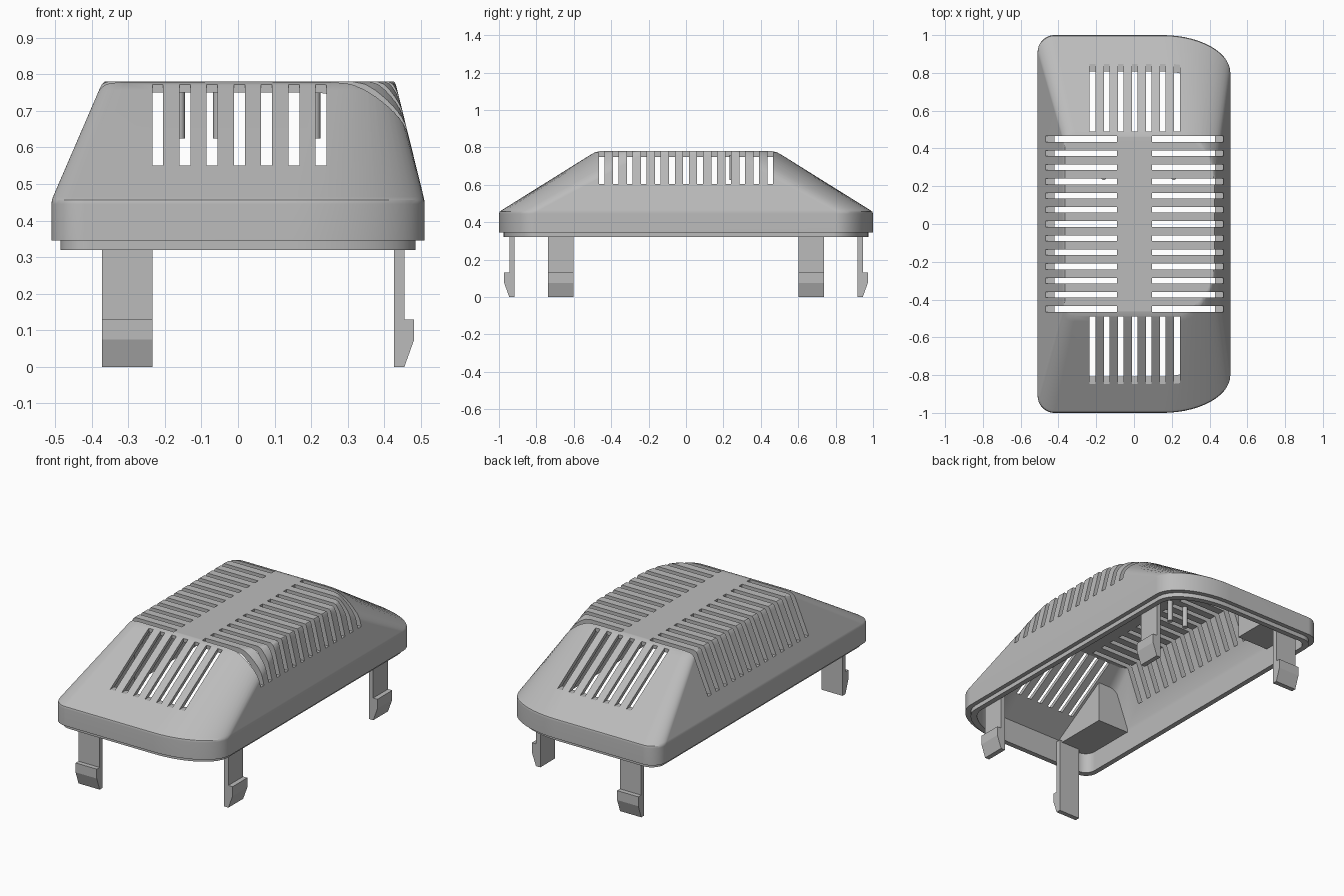
import bpy, bmesh, math
from mathutils import Vector

if "Cube" in bpy.data.objects:
    bpy.data.objects.remove(bpy.data.objects["Cube"])

grey = bpy.data.materials.new("plain_grey")
grey.use_nodes = True
grey.diffuse_color = (0.5, 0.5, 0.5, 1)
grey.node_tree.nodes["Principled BSDF"].inputs["Base Color"].default_value = (0.5, 0.5, 0.5, 1)


def finish(name, bm):
    bmesh.ops.recalc_face_normals(bm, faces=bm.faces)
    mesh = bpy.data.meshes.new(name)
    bm.to_mesh(mesh)
    bm.free()
    mesh.materials.append(grey)
    ob = bpy.data.objects.new(name, mesh)
    bpy.context.collection.objects.link(ob)
    return ob


def activate(ob):
    bpy.ops.object.select_all(action='DESELECT')
    ob.select_set(True)
    bpy.context.view_layer.objects.active = ob


def outline(t, inset=0.0, steps=14):
    """Plan outline: small left corners, broad elliptical right corners, shrinking with t."""
    x0, x1, y = -0.51 + 0.14 * t + inset, 0.51 - 0.08 * t - inset, 1 - 0.52 * t - inset
    small = 0.09 - 0.03 * t - inset * 0.5
    a, b = 0.36 - 0.16 * t - inset * 0.5, 0.2 + 0.08 * t - inset * 0.5
    corners = [(x1 - a, y - b, a, b, 0), (x0 + small, y - small, small, small, 1),
               (x0 + small, small - y, small, small, 2), (x1 - a, b - y, a, b, 3)]
    pts = []
    for cx, cy, rx, ry, quarter in corners:
        for i in range(steps + 1):
            ang = (quarter + i / steps) * math.pi / 2
            pts.append((cx + rx * math.cos(ang), cy + ry * math.sin(ang)))
    return pts


def loft(name, sections):
    """Skin a stack of (z, t, inset) outlines and cap both ends."""
    bm = bmesh.new()
    rings = [[bm.verts.new((x, y, z)) for x, y in outline(t, inset)] for z, t, inset in sections]
    for low, high in zip(rings, rings[1:]):
        for i in range(len(low)):
            j = (i + 1) % len(low)
            bm.faces.new((low[i], low[j], high[j], high[i]))
    bm.faces.new(rings[0])
    bm.faces.new(rings[-1])
    return finish(name, bm)


def boxes(name, ranges):
    bm = bmesh.new()
    for lo, hi in ranges:
        lo, hi = Vector(lo), Vector(hi)
        made = bmesh.ops.create_cube(bm, size=1)["verts"]
        bmesh.ops.scale(bm, vec=hi - lo, verts=made)
        bmesh.ops.translate(bm, vec=(lo + hi) / 2, verts=made)
    return finish(name, bm)


def subtract(ob, cutter):
    cutter.hide_render = True
    mod = ob.modifiers.new("cut", 'BOOLEAN')
    mod.operation, mod.solver, mod.object = 'DIFFERENCE', 'EXACT', cutter
    activate(ob)
    bpy.ops.object.modifier_apply(modifier=mod.name)
    bpy.data.objects.remove(cutter)


# Outer cover: stepped lip, upright rim, sloping hood with softened top edge
cover = loft("cover", [
    (0.32, 0, 0.025), (0.345, 0, 0.025), (0.345, 0, 0), (0.445, 0, 0), (0.456, 0.007, 0),
    (0.465, 0.03, 0), (0.757, 0.93, 0), (0.773, 0.985, 0), (0.78, 1.04, 0)])

# Hollow interior, leaving solid clip mounts in the two left corners
cavity = loft("cavity", [(0.3, 0, 0.055), (0.464, 0.0, 0.055), (0.75, 0.91, 0.037)])
mounts = boxes("mounts", [((-0.6, min(s * 0.6, s * 1.1), 0.44), (-0.25, max(s * 0.6, s * 1.1), 0.9))
                          for s in (-1, 1)])
subtract(cavity, mounts)
subtract(cover, cavity)

# Ventilation slots across both sides and down both ends
half = 0.015
slots = []
for i in range(-6, 7):
    y = i * 0.075
    slots.append(((-0.7, y - half, 0.55), (-0.09, y + half, 0.9)))
    slots.append(((0.095, y - half, 0.605), (0.7, y + half, 0.9)))
for i in range(-3, 4):
    x = 0.004 + i * 0.0745
    slots.append(((x - half, -1.2, 0.55), (x + half, -0.49, 0.9)))
    slots.append(((x - half, 0.49, 0.55), (x + half, 1.2, 0.9)))
subtract(cover, boxes("slot_cutter", slots))

activate(cover)
bpy.ops.object.shade_smooth_by_angle(angle=math.radians(30))
weighted = cover.modifiers.new("even_normals", 'WEIGHTED_NORMAL')
weighted.keep_sharp = True


# Snap clips: hooked strip profile swept across its width
def clip(name, base, out, top):
    profile = [(0, 0), (0.028, 0), (0.055, 0.075), (0.055, 0.13), (0.028, 0.13),
               (0.028, top), (0, top)]
    out = Vector(out)
    side = Vector((-out.y, out.x, 0)) * 0.0685
    bm = bmesh.new()
    ends = [[bm.verts.new(Vector(base) + out * d + side * s + Vector((0, 0, z))) for d, z in profile]
            for s in (-1, 1)]
    for i in range(len(profile)):
        j = (i + 1) % len(profile)
        bm.faces.new((ends[0][i], ends[0][j], ends[1][j], ends[1][i]))
    for end in ends:
        bm.faces.new(end)
    finish(name, bm)


for s, word in ((-1, "front"), (1, "back")):
    clip(word + "_end_clip", (-0.303, s * 0.917, 0), (0, s, 0), 0.45)
    clip(word + "_side_clip", (0.427, s * 0.67, 0), (1, 0, 0), 0.46)

# Locating pegs hanging from the inside of the roof
for n, x in enumerate((-0.16, -0.053, 0.21)):
    bm = bmesh.new()
    bmesh.ops.create_cone(bm, cap_ends=True, segments=16, radius1=0.015, radius2=0.015, depth=0.135)
    bmesh.ops.translate(bm, vec=(x, 0.248, 0.6925), verts=bm.verts)
    peg = finish("inner_peg_%d" % (n + 1), bm)
    activate(peg)
    bpy.ops.object.shade_smooth_by_angle(angle=math.radians(40))
